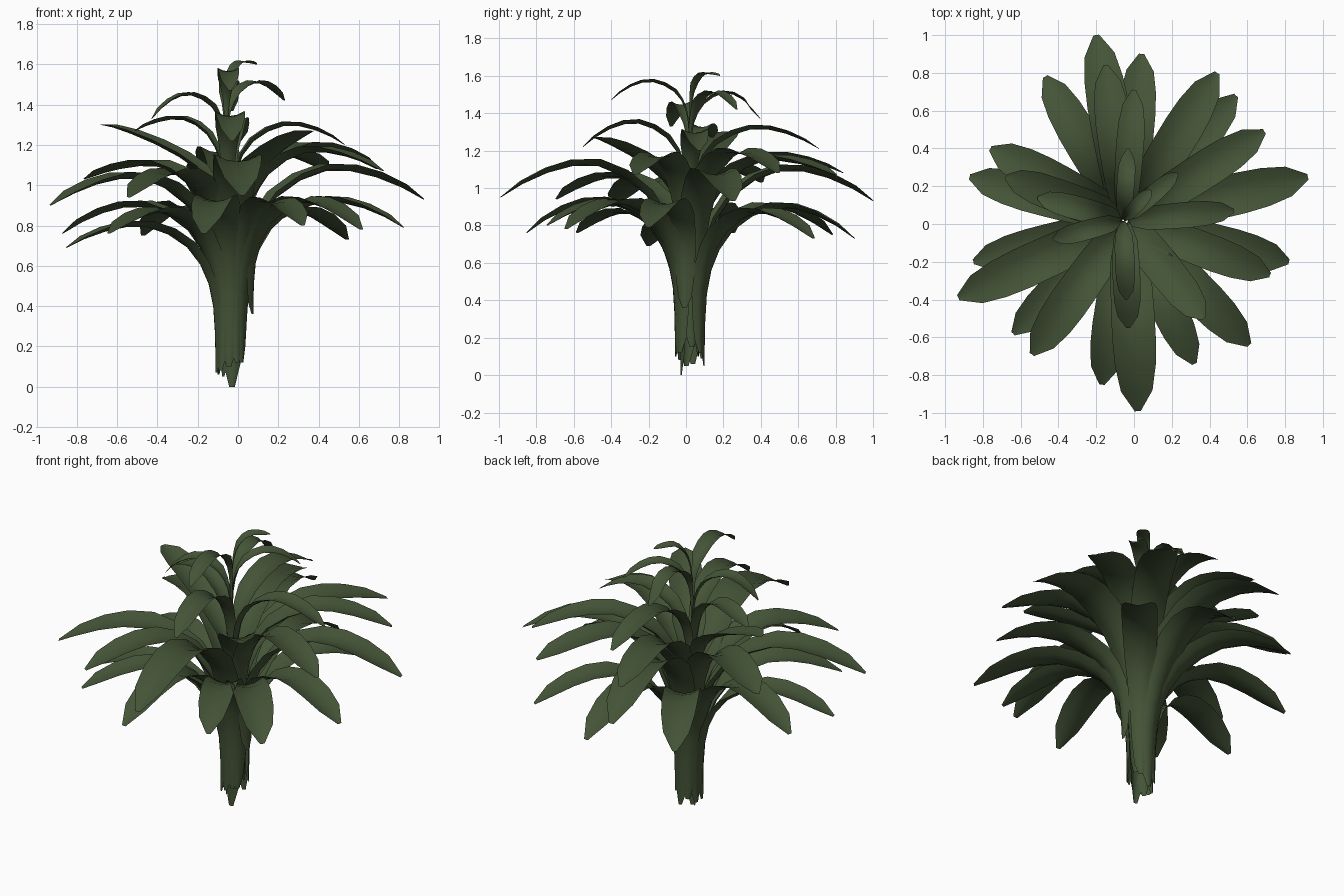
import bpy, bmesh, math
from mathutils import Vector

CY = 0.02                     # stem axis in y; in x it leans slightly to the left


def axis_x(z):
    return -0.032 - 0.026 * min(1, z / 1.1)


green = bpy.data.materials.new("leaf_green")
green.diffuse_color = (0.058, 0.088, 0.038, 1)

# leaf outline: (radial fraction, height fraction, width fraction)
ARCH = [(0, 0, .15), (0, .1, .45), (.004, .28, .62), (.015, .45, .7), (.045, .6, .78),
        (.10, .73, .85), (.19, .85, .93), (.32, .94, 1), (.46, .99, 1.04), (.60, 1, 1.05),
        (.74, 1, .98), (.88, 1, .76), (1, 1, .14)]
UPRIGHT = [(0, 0, .25), (.01, .2, .6), (.04, .4, .75), (.10, .54, .85), (.2, .65, .95),
           (.35, .75, 1), (.55, .85, 1), (.75, .93, .95), (.9, .98, .7), (1, 1, .15)]


def finish(name, bm):
    me = bpy.data.meshes.new(name)
    bm.to_mesh(me)
    bm.free()
    for p in me.polygons:
        p.use_smooth = True
    me.materials.append(green)
    ob = bpy.data.objects.new(name, me)
    bpy.context.collection.objects.link(ob)


def leaf(name, slim, tip_x, tip_y, tip_z, apex, base, r0, width):
    """Channelled strap leaf rising along the stem and arching out to its tip."""
    cx = axis_x(base)
    d = Vector((tip_x - cx, tip_y - CY, 0))
    reach = d.length
    d.normalize()
    side = Vector((-d.y, d.x, 0))
    rows = ARCH if apex > tip_z else UPRIGHT
    pts = []
    for f, h, w in rows:
        z = base + (apex - base) * h
        if rows is ARCH and f > .46:
            z -= (apex - tip_z) * ((f - .46) / .54) ** 2
        pts.append(Vector((cx, CY, z)) + d * (r0 + (reach - r0) * f))
    bm = bmesh.new()
    prev = None
    for i, (p, (f, h, w)) in enumerate(zip(pts, rows)):
        t = (pts[min(i + 1, len(pts) - 1)] - pts[max(i - 1, 0)]).normalized()
        n = side.cross(t)
        if n.dot(Vector((0, 0, 1)) - d) < 0:
            n = -n
        # slim < 1 narrows the stalk towards the base
        half = width * w / 2 * (slim + (1 - slim) * min(1, f / .2))
        cup = half * (.45 - .25 * f)
        row = [bm.verts.new(p + side * half * u + n * cup * u * u)
               for u in (-1, -.5, 0, .5, 1)]
        if prev:
            for a in range(4):
                bm.faces.new((prev[a], row[a], row[a + 1], prev[a + 1]))
        prev = row
    finish(name, bm)


# each leaf: tip x, y, z, apex height, base height, root radius, width
lower = [(-.87, .25, .76, .90, .06, .07, .19), (-.85, -.20, .69, .80, .07, .08, .18),
         (.82, -.20, .79, .92, .36, .12, .19), (.04, .90, .73, .90, .05, .08, .19),
         (-.17, -.85, .76, .93, .10, .08, .19), (.54, .68, .73, .87, .12, .08, .19),
         (.32, -.74, .80, .92, .12, .08, .18), (-.64, -.58, .76, .87, .08, .08, .18),
         (-.47, .78, .75, .90, .09, .08, .19), (.61, -.64, .78, .92, .12, .08, .20)]
middle = [(-.93, -.39, .90, 1.04, .05, .05, .21), (.92, .25, .93, 1.08, .15, .06, .21),
          (.02, -.99, .95, 1.13, .0, .05, .22), (-.20, 1.0, .93, 1.10, .1, .05, .21),
          (-.76, .40, 1.03, 1.10, .3, .05, .20), (.72, -.27, 1.07, 1.17, .35, .05, .18),
          (-.54, -.69, .94, 1.06, .25, .05, .20), (.44, .80, 1.07, 1.15, .3, .05, .20),
          (.69, .49, 1.08, 1.19, .4, .05, .19), (-.15, .84, 1.08, 1.17, .4, .05, .18)]
upper = [(-.68, .25, 1.30, 1.30, .65, .03, .18), (.37, -.50, 1.27, 1.27, .6, .03, .19),
         (0, .71, 1.21, 1.32, .75, .02, .14), (-.51, .14, 1.27, 1.33, .8, .02, .12),
         (.53, .07, 1.20, 1.30, .75, .02, .13), (-.03, -.55, 1.22, 1.35, .8, .02, .14)]
crown = [(-.43, -.08, 1.33, 1.45, 1.05, .006, .10), (-.03, .40, 1.37, 1.51, 1.1, .006, .09),
         (.23, .27, 1.42, 1.51, 1.15, .006, .09), (-.04, -.40, 1.47, 1.57, 1.2, .005, .10),
         (.09, .18, 1.60, 1.61, 1.25, .004, .07)]
for tier, slim, leaves in (("lower", .85, lower), ("middle", .85, middle),
                           ("upper", .6, upper), ("crown", .3, crown)):
    for k, args in enumerate(leaves):
        leaf(f"{tier}_leaf_{k + 1}", slim, *args)
